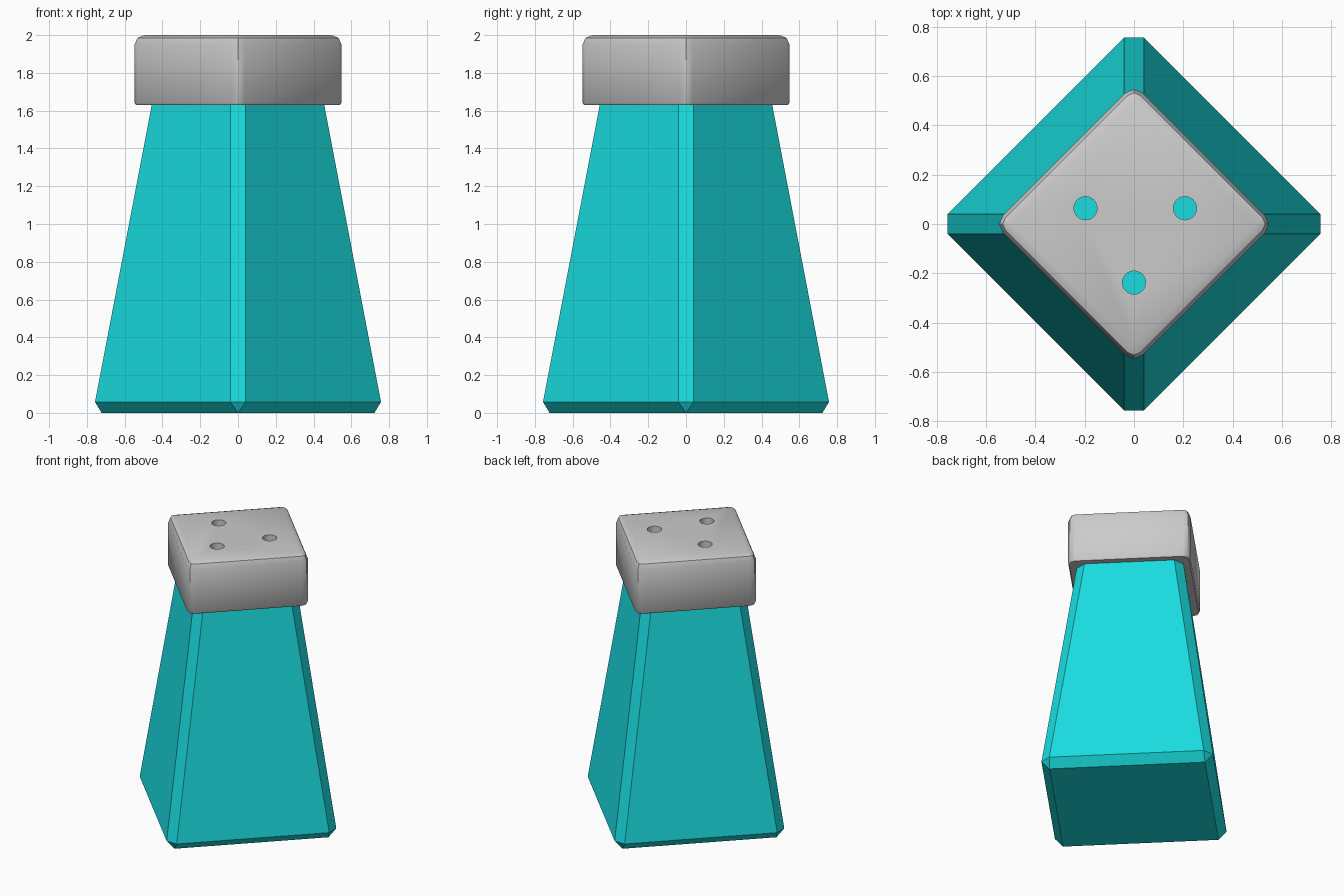
import bpy
import bmesh
from math import pi
from mathutils import Matrix, Vector

if "Cube" in bpy.data.objects:
    bpy.data.objects.remove(bpy.data.objects["Cube"])


def corner_profile(kind, a, c):
    """One trimmed corner of a diamond, pointing along +x."""
    if c == 0:
        return [(a, 0)]
    if kind == "chamfer":
        return [(a - c, -c), (a - c, c)]
    return [(a - c, -c), (a - 0.586 * c, 0), (a - c, c)]


def loft(name, kind, rings):
    """Stack diamonds given as (height, half diagonal, corner trim)."""
    bm = bmesh.new()
    n = 2 if kind == "chamfer" else 3
    loops = []
    for z, a, c in rings:
        loop = []
        for k in range(4):
            rot = Matrix.Rotation(k * pi / 2, 3, 'Z')
            verts = [bm.verts.new(rot @ Vector((x, y, z)))
                     for x, y in corner_profile(kind, a, c)]
            loop += verts * (n if len(verts) == 1 else 1)
        loops.append(loop)
    for low, high in zip(loops, loops[1:]):
        for i in range(len(low)):
            j = (i + 1) % len(low)
            face = list(dict.fromkeys([low[i], low[j], high[j], high[i]]))
            if len(face) > 2:
                bm.faces.new(face)
    bm.faces.new(list(dict.fromkeys(reversed(loops[0]))))
    bm.faces.new(list(dict.fromkeys(loops[-1])))
    bmesh.ops.recalc_face_normals(bm, faces=bm.faces[:])
    return to_object(name, bm)


def to_object(name, bm):
    mesh = bpy.data.meshes.new(name)
    bm.to_mesh(mesh)
    bm.free()
    obj = bpy.data.objects.new(name, mesh)
    bpy.context.collection.objects.link(obj)
    return obj


# Tapered body with chamfered edges, its top hidden inside the cap
body = loft("shaker_body", "chamfer", [
    (0.0, 0.722, 0), (0.058, 0.797, 0.04), (1.9, 0.445, 0.04)])
teal = bpy.data.materials.new("teal")
teal.diffuse_color = (0.01, 0.72, 0.74, 1)
teal.use_nodes = True
teal.node_tree.nodes["Principled BSDF"].inputs["Base Color"].default_value = teal.diffuse_color
body.data.materials.append(teal)

# Rounded cap
cap = loft("shaker_cap", "round", [
    (1.63, 0.557, 0.03), (1.641, 0.568, 0.035), (1.95, 0.568, 0.035),
    (1.985, 0.547, 0.025), (2.0, 0.497, 0)])

# Three pouring holes, drilled down to the body
bm = bmesh.new()
for x, y in ((-0.197, 0.064), (0.207, 0.064), (0.0, -0.238)):
    bmesh.ops.create_cone(bm, cap_ends=True, segments=32, radius1=0.047, radius2=0.047,
                          depth=0.3, matrix=Matrix.Translation((x, y, 2.02)))
cutter = to_object("hole_cutter", bm)
cutter.hide_render = True

drill = cap.modifiers.new("holes", 'BOOLEAN')
drill.operation = 'DIFFERENCE'
drill.solver = 'EXACT'
drill.object = cutter
bpy.context.view_layer.objects.active = cap
cap.select_set(True)
bpy.ops.object.modifier_apply(modifier="holes")
bpy.data.objects.remove(cutter)
bpy.ops.object.shade_smooth_by_angle(angle=0.7)
